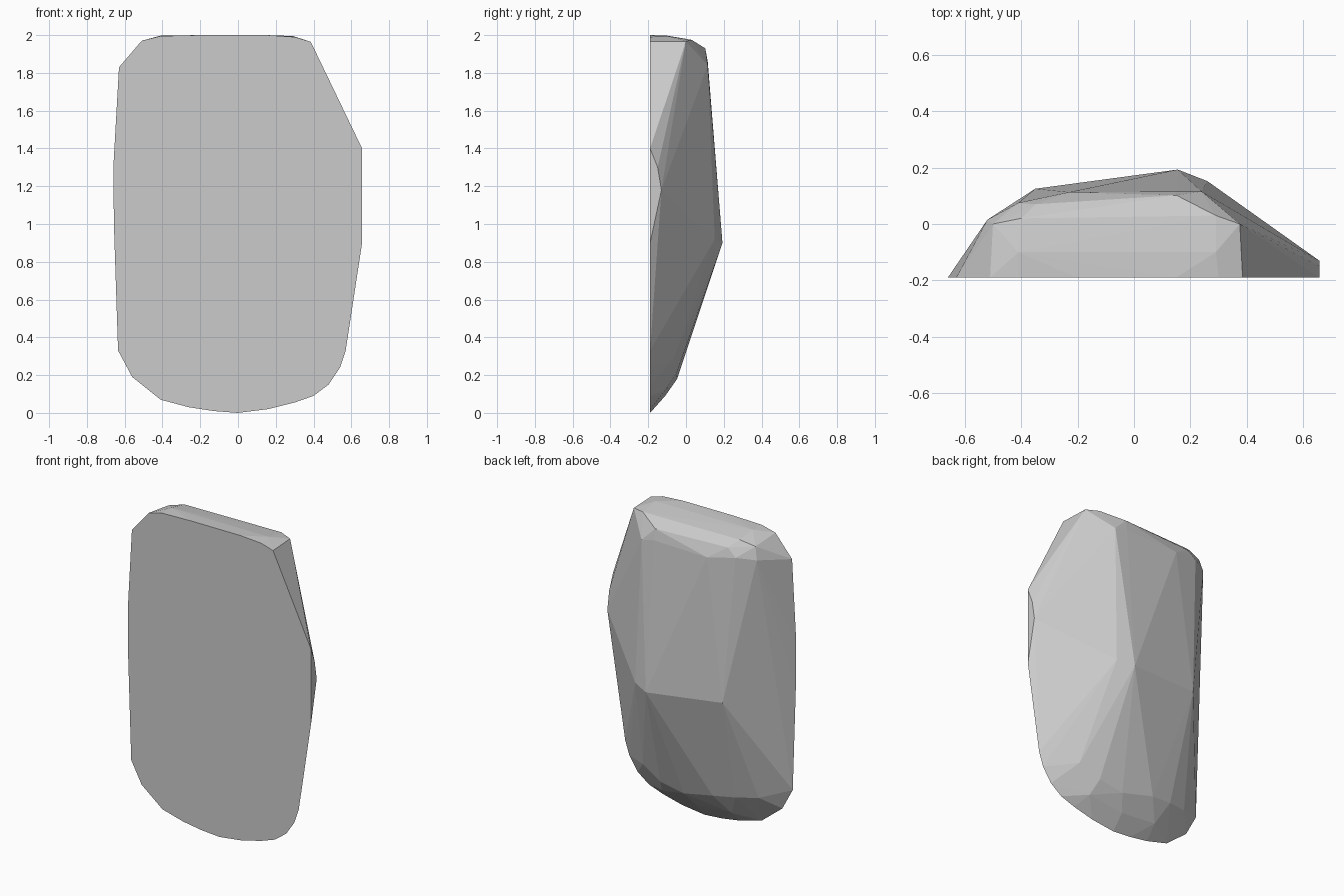
import bpy, bmesh

# Flat front outline (x, z), lying in the plane y = -0.19
FRONT_Y = -0.19
outline = [
    (0, 0), (-0.13, 0.01), (-0.26, 0.03), (-0.41, 0.07), (-0.56, 0.19), (-0.635, 0.33),
    (-0.657, 1.0), (-0.66, 1.3), (-0.63, 1.83), (-0.51, 1.97), (-0.41, 1.995), (-0.2, 2),
    (0.15, 2), (0.30, 1.99), (0.385, 1.965), (0.657, 1.4), (0.657, 0.9), (0.57, 0.33),
    (0.54, 0.24), (0.48, 0.15), (0.40, 0.09), (0.30, 0.055), (0.16, 0.02),
]

# Chiselled back: ridge across the middle
ridge = [(0.155, 0.193, 0.9), (0.26, 0.152, 0.92), (-0.35, 0.125, 0.94),
         (0.657, -0.13, 1.18), (0.657, -0.15, 1.3)]

# Upper shoulder and rounded top
top = [(-0.52, 0.015, 1.87), (-0.41, 0.075, 1.88), (-0.23, 0.113, 1.85),
       (0.15, 0.115, 1.86), (0.24, 0.115, 1.84), (0.15, 0.102, 1.93),
       (-0.35, 0.07, 1.93), (0.375, 0.0, 1.967), (-0.50, 0.0, 1.95),
       (0.29, 0.03, 1.975), (-0.40, 0.02, 1.975), (0.29, -0.1, 1.995), (-0.41, -0.1, 1.997)]

# Tapered base
base = [(0.05, -0.047, 0.18), (-0.17, -0.03, 0.23), (-0.32, -0.05, 0.25),
        (0.22, -0.05, 0.21), (0.36, -0.07, 0.28), (-0.46, -0.09, 0.27),
        (0.0, -0.11, 0.09), (-0.25, -0.11, 0.11), (0.25, -0.11, 0.12)]

# Wrap the points into one faceted stone slab
bm = bmesh.new()
for x, z in outline:
    bm.verts.new((x, FRONT_Y, z))
for p in ridge + top + base:
    bm.verts.new(p)
hull = bmesh.ops.convex_hull(bm, input=bm.verts[:])
loose = [v for v in bm.verts if not v.link_faces]
bmesh.ops.delete(bm, geom=loose, context='VERTS')
bmesh.ops.dissolve_limit(bm, angle_limit=0.01, verts=bm.verts[:], edges=bm.edges[:])
bmesh.ops.recalc_face_normals(bm, faces=bm.faces[:])

mesh = bpy.data.meshes.new("stone_slab")
bm.to_mesh(mesh)
bm.free()
slab = bpy.data.objects.new("stone_slab", mesh)
bpy.context.collection.objects.link(slab)
